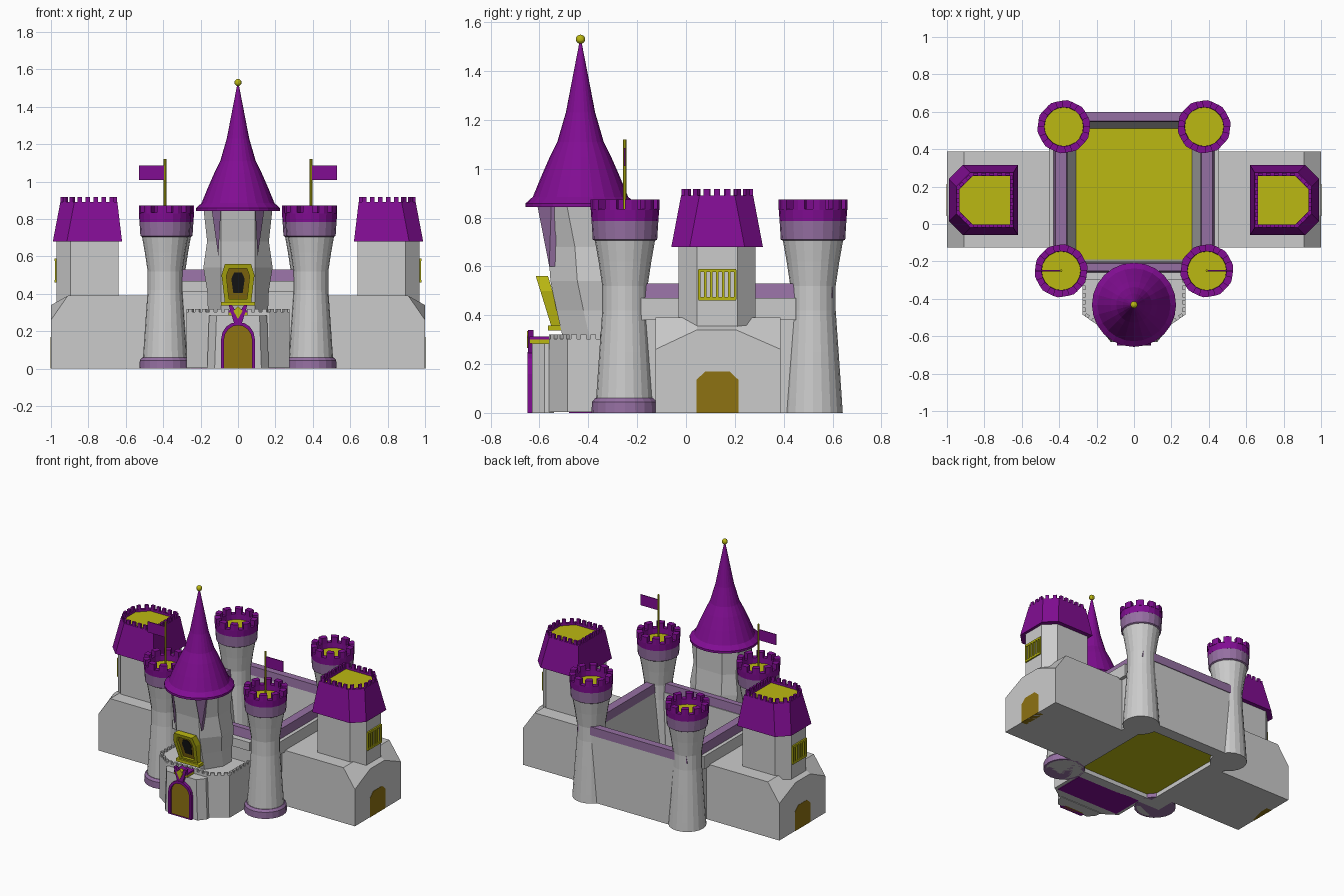
import bpy, bmesh
from math import sin, cos, pi, atan2
from mathutils import Matrix, Vector

if "Cube" in bpy.data.objects:
    bpy.data.objects.remove(bpy.data.objects["Cube"])


def material(name, rgb):
    m = bpy.data.materials.new(name)
    m.diffuse_color = (*rgb, 1)
    m.use_nodes = True
    m.node_tree.nodes["Principled BSDF"].inputs["Base Color"].default_value = m.diffuse_color
    return m


PURPLE = material("purple", (0.22, 0.004, 0.29))
MAUVE = material("mauve", (0.30, 0.16, 0.36))
GOLD = material("gold", (0.50, 0.48, 0.006))
WOOD = material("wood", (0.27, 0.17, 0.006))
BLACK = material("black", (0.01, 0.01, 0.01))


def finish(name, bm, mat):
    bmesh.ops.recalc_face_normals(bm, faces=bm.faces)
    me = bpy.data.meshes.new(name)
    bm.to_mesh(me)
    bm.free()
    if mat:
        me.materials.append(mat)
    ob = bpy.data.objects.new(name, me)
    bpy.context.collection.objects.link(ob)
    return ob


def loft(name, rings, mat=None, cyclic=False, caps=True):
    """Skin a stack of equal-length rings; cyclic joins last ring to first."""
    bm = bmesh.new()
    rs = [[bm.verts.new(p) for p in r] for r in rings]
    n = len(rs[0])
    pairs = list(zip(rs, rs[1:])) + ([(rs[-1], rs[0])] if cyclic else [])
    for a, b in pairs:
        for i in range(n):
            j = (i + 1) % n
            bm.faces.new((a[i], a[j], b[j], b[i]))
    if caps and not cyclic:
        bm.faces.new(rs[0])
        bm.faces.new(rs[-1])
    return finish(name, bm, mat)


def boxes(name, items, mat=None):
    """Each item: centre, size, z rotation."""
    bm = bmesh.new()
    for c, s, rot in items:
        m = Matrix.Translation(c) @ Matrix.Rotation(rot, 4, 'Z') @ Matrix.Diagonal((*s, 1))
        bmesh.ops.create_cube(bm, size=1, matrix=m)
    return finish(name, bm, mat)


def span(name, x0, x1, y0, y1, z0, z1, mat=None):
    return boxes(name, [(((x0 + x1) / 2, (y0 + y1) / 2, (z0 + z1) / 2), (x1 - x0, y1 - y0, z1 - z0), 0)], mat)


def circle(cx, cy, r, z, n=20):
    return [(cx + r * cos(2 * pi * i / n), cy + r * sin(2 * pi * i / n), z) for i in range(n)]


def lathe(name, cx, cy, prof, mat=None, n=20, cyclic=False):
    return loft(name, [circle(cx, cy, r, z, n) for r, z in prof], mat, cyclic)


def rect(x, y0, y1, z):
    return [(-x, y0, z), (x, y0, z), (x, y1, z), (-x, y1, z)]


def teeth(name, path, z0, z1, mat, step=0.042, width=0.024, depth=0.016, closed=True):
    items = []
    for i in range(len(path) if closed else len(path) - 1):
        a, b = Vector(path[i][:2]), Vector(path[(i + 1) % len(path)][:2])
        k = max(1, round((b - a).length / step))
        for t in range(k):
            p = a.lerp(b, (t + 0.5) / k)
            items.append(((p.x, p.y, (z0 + z1) / 2), (width, depth, z1 - z0), atan2(b.y - a.y, b.x - a.x)))
    return boxes(name, items, mat)


# Main keep: hollow court with sloped coping and golden floor
loft("keep_wall", [rect(.31, -.19, .51, .05), rect(.36, -.2, .55, .47), rect(.43, -.26, .595, .47),
                   rect(.43, -.26, .595, 0), rect(.31, -.19, .51, 0)], cyclic=True)
loft("wall_coping", [rect(.43, -.26, .6, .47), rect(.42, -.25, .6, .53), rect(.36, -.21, .55, .53),
                     rect(.355, -.205, .545, .47)], MAUVE, cyclic=True)
span("court_floor", -.33, .33, -.2, .52, .03, .06, GOLD)
span("front_ledge", -.3, .3, -.3, -.24, .41, .47)

# Corner towers with crenellated crowns
for cx, cy in ((-.39, -.25), (.39, -.25), (-.375, .52), (.375, .52)):
    front = cy < 0
    lathe("tower_body", cx, cy, [(.122, 0), (.118, .06), (.105, .25), (.093, .42), (.093, .52),
                                 (.108, .62), (.124, .71)])
    if front:
        lathe("tower_base", cx, cy, [(.137, 0), (.135, .045), (.122, .06)], MAUVE)
    lathe("tower_band", cx, cy, [(.124, .705), (.132, .71), (.137, .79), (.1, .79)], MAUVE)
    lathe("tower_floor", cx, cy, [(.106, .79), (.106, .797)], GOLD)
    lathe("tower_crown", cx, cy, [(.137, .785), (.14, .835), (.105, .835), (.103, .785)], PURPLE, cyclic=True)
    for k in range(10):
        a0, a1 = 2 * pi * k / 10, 2 * pi * (k + .6) / 10
        sect = [(r * cos(a), r * sin(a)) for r, a in
                ((.14, a0), (.143, (a0 + a1) / 2), (.14, a1), (.105, a1), (.105, a0))]
        loft("tower_merlon", [[(cx + x, cy + y, z) for x, y in sect] for z in (.83, .873)], PURPLE)
    if front:
        s = 1 if cx > 0 else -1
        lathe("flag_pole", cx, cy, [(.007, .79), (.007, 1.12)], GOLD, 8)
        span("flag", min(cx, cx + s * .14), max(cx, cx + s * .14), cy - .003, cy + .003, 1.01, 1.085, PURPLE)


def wing_ring(s, x0, x1, y0, y1, c, z):
    pts = ((x0, y0), (x1 - c, y0), (x1, y0 + c), (x1, y1 - c), (x1 - c, y1), (x0, y1))
    return [(s * x, y, z) for x, y in pts]


def wing_end(x, zs, zt):
    return [(x, y, z) for y, z in ((-.125, 0), (-.125, zs), (.045, zt), (.205, zt), (.388, zs), (.388, 0))]


# Side wings and their towers
for s in (-1, 1):
    loft("wing", [wing_end(s * .4, .39, .39), wing_end(s * .91, .39, .39), wing_end(s, .26, .34)])
    span("side_ledge", min(s * .38, s * .455), max(s * .38, s * .455), -.2, .45, .38, .47)
    loft("wing_tower", [wing_ring(s, .64, .97, -.03, .285, .075, z) for z in (.34, .7)])
    loft("wing_roof", [wing_ring(s, .62, .99, -.06, .315, .075, .68), wing_ring(s, .645, .95, -.02, .275, .075, .89),
                       wing_ring(s, .663, .933, -.002, .257, .07, .89), wing_ring(s, .665, .93, 0, .255, .07, .68)],
         PURPLE, cyclic=True)
    loft("wing_roof_floor", [wing_ring(s, .655, .94, -.01, .265, .073, z) for z in (.865, .875)], GOLD)
    teeth("wing_roof_teeth", wing_ring(s, .654, .941, -.011, .266, .073, 0), .885, .917, PURPLE)
    # Barred window
    x = s * .972
    bars = [((x, .128, z), (.016, .155, .014), 0) for z in (.467, .583)]
    bars += [((x, .128 + i * .0245, .525), (.014, .01, .12), 0) for i in range(-3, 4)]
    boxes("barred_window", bars, GOLD)
    # End door
    arch = ((.042, 0), (.042, .135), (.08, .17), (.178, .17), (.215, .135), (.215, 0))
    loft("wing_door", [[(s * xx, y, z) for y, z in arch] for xx in (.96, 1.002)], WOOD)

# Gatehouse
plan = [(-.275, -.25), (-.275, -.485), (-.165, -.56), (.165, -.56), (.275, -.485), (.275, -.25)]
loft("gatehouse", [[(x, y, z) for x, y in plan] for z in (.004, .302)])
teeth("gatehouse_teeth", [(x * .975, y + .007) for x, y in plan], .3, .32, None, closed=False)
span("gatehouse_sill", -.25, .25, -.48, -.25, 0, .006, PURPLE)
loft("gate_block", [[(-x, -.54, z), (-x, -.58, z), (-w, -.63, z), (w, -.63, z), (x, -.58, z), (x, -.54, z)]
                    for x, w, z in ((.165, .125, 0), (.155, .115, .285))])


def arch_ring(w, h, y):
    pts = [(-w, 0), (-w, h - w)]
    pts += [(w * -cos(pi * i / 8), h - w + w * sin(pi * i / 8)) for i in range(1, 8)]
    return [(x, y, z) for x, z in pts + [(w, h - w), (w, 0)]]


loft("gate_arch", [arch_ring(.09, .25, -.65), arch_ring(.074, .232, -.65),
                   arch_ring(.074, .232, -.62), arch_ring(.09, .25, -.62)], PURPLE, cyclic=True)
loft("gate_door", [arch_ring(.076, .235, -.636), arch_ring(.076, .235, -.61)], WOOD)
vee = ((-.05, .34), (-.02, .24), (.02, .24), (.05, .34), (.032, .34), (0, .285), (-.032, .34))
loft("gate_crest", [[(x, y, z) for x, z in vee] for y in (-.648, -.625)], PURPLE)
gem = ((-.025, .31), (0, .265), (.025, .31), (0, .335))
loft("gate_gem", [[(x, y, z) for x, z in gem] for y in (-.652, -.625)], GOLD)
span("crest_shelf", -.05, .05, -.64, -.55, .285, .3, GOLD)
span("crest_shelf_top", -.05, .05, -.64, -.55, .3, .312, PURPLE)


# Central tower: faceted, waisted shaft
def shaft(w, f, b, z):
    h = [(-w, b - .06), (-w, f + .11), (-.09, f)]
    return [(x, y, z) for x, y in h + [(-x, y) for x, y in h[::-1]] + [(.1, b), (-.1, b)]]


loft("central_tower", [shaft(.16, -.5, -.24, .29), shaft(.165, -.53, -.24, .42), shaft(.185, -.555, -.25, .54),
                       shaft(.165, -.565, -.26, .68), shaft(.185, -.6, -.26, .86)])
for s in (-1, 1):
    tri = ((.092, -.604, .845), (.14, -.548, .845), (.105, -.556, .6))
    loft("tower_inlay", [[(s * x, y + d, z) for x, y, z in tri] for d in (-.004, .02)], MAUVE)


# Leaning balcony window
def pane(pts, d):
    return [(x, -.527 - (z - .34) * .31 + d, z) for x, z in pts]


outer = ((-.07, .35), (-.088, .5), (-.07, .56), (.07, .56), (.088, .5), (.07, .35))
inner = ((-.048, .372), (-.062, .495), (-.048, .535), (.048, .535), (.062, .495), (.048, .372))
loft("window_frame", [pane(outer, -.02), pane(inner, -.02), pane(inner, .03), pane(outer, .03)], GOLD, cyclic=True)
loft("window_recess", [pane(inner, .0), pane(inner, .03)], WOOD)
hexa = ((-.025, .405), (-.036, .48), (-.02, .515), (.02, .515), (.036, .48), (.025, .405))
loft("window_opening", [pane(hexa, -.004), pane(hexa, .02)], BLACK)
span("window_ledge", -.09, .09, -.565, -.49, .337, .357, GOLD)

# Spire and finial
lathe("spire", 0, -.432, [(.17, .85), (.225, .843), (.225, .858), (.195, .885), (.16, .97), (.125, 1.05),
                          (.095, 1.11), (.06, 1.23), (.035, 1.36), (.004, 1.52)], PURPLE, 24)
bm = bmesh.new()
bmesh.ops.create_uvsphere(bm, u_segments=12, v_segments=8, radius=.019, matrix=Matrix.Translation((0, -.432, 1.53)))
finish("finial", bm, GOLD)
